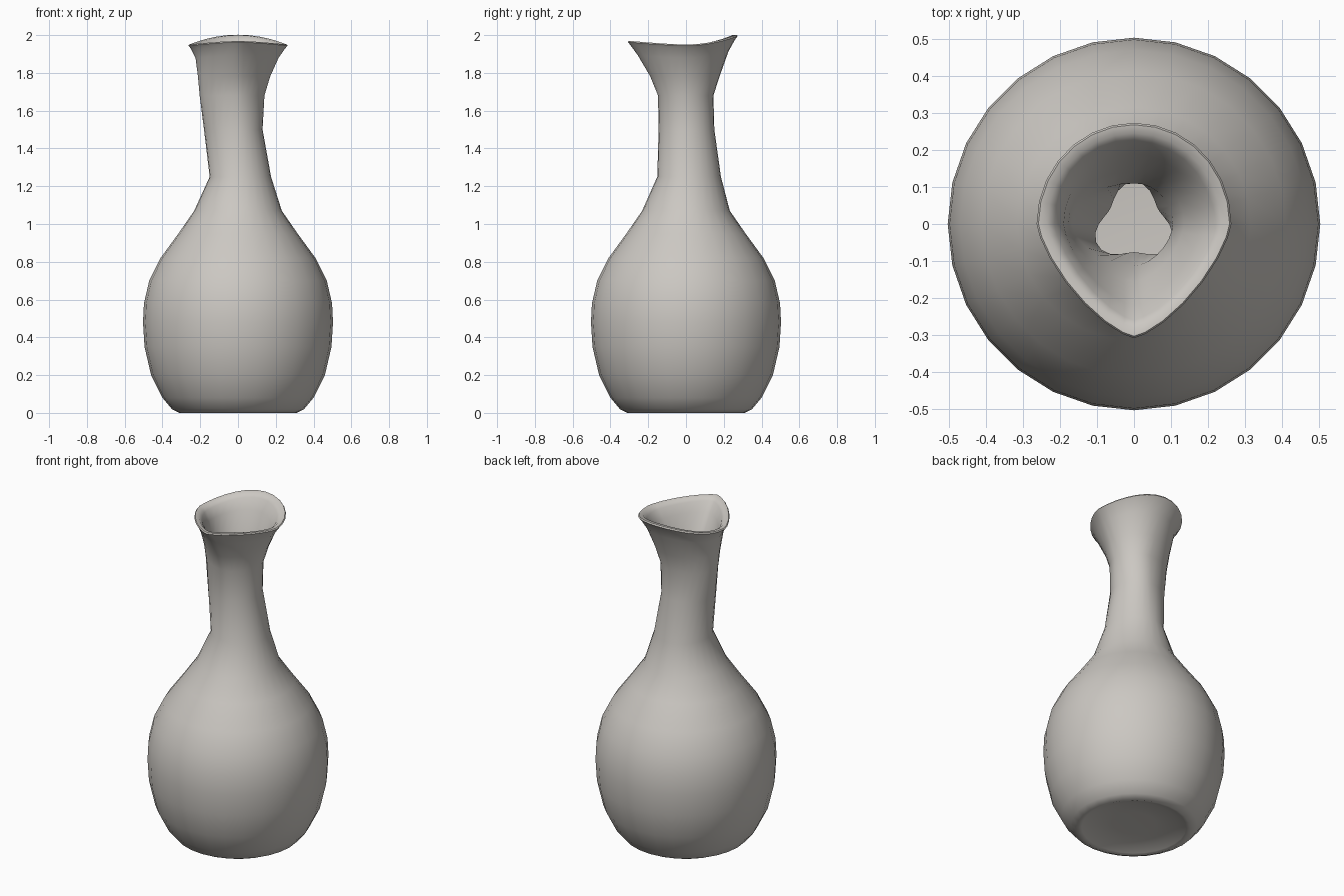
import bpy
import bmesh
from math import cos, sin, pi, copysign, radians

SEGMENTS = 28

# Round body: (height, radius)
BODY = [(0, .31), (.02, .35), (.08, .4), (.2, .46), (.35, .495), (.48, .503),
        (.58, .498), (.7, .47), (.82, .41), (.95, .315), (1.07, .232)]

# Pulled neck: (height, left reach, right reach, front reach, back reach, front squareness)
NECK = [(1.25, .175, .15, .152, .185, 2), (1.5, .13, .18, .145, .15, 1.9),
        (1.68, .14, .203, .148, .145, 1.7), (1.78, .17, .212, .19, .18, 1.6),
        (1.88, .215, .225, .255, .225, 1.5), (1.93, .25, .25, .295, .26, 1.4)]


def curve_power(value, power):
    return copysign(abs(value) ** power, value)


def rim_wave(height, y_dir):
    """Lift the lip at the back and slightly at the spout."""
    weight = max(0, (height - 1.75) / .2)
    lift = .052 if y_dir > 0 else .02
    return weight * lift * y_dir * y_dir


def make_ring(height, left, right, front, back, square=2, inset=0):
    """One cross-section with its own reach on each side."""
    points = []
    for i in range(SEGMENTS):
        angle = 2 * pi * i / SEGMENTS
        c, s = cos(angle), sin(angle)
        power = 2 / square if s < 0 else 1
        x = curve_power(c, power) * ((left if c > 0 else right) - inset)
        y = curve_power(s, power) * ((back if s > 0 else front) - inset)
        points.append((x, y, height + rim_wave(height, s)))
    return points


def round_ring(height, radius):
    return make_ring(height, radius, radius, radius, radius)


def throat_ring(height, radius):
    """Narrow three-lobed opening inside the neck."""
    points = []
    for i in range(SEGMENTS):
        a = 2 * pi * i / SEGMENTS
        r = radius * (1 + .2 * cos(3 * (a - pi / 2)))
        points.append((r * cos(a), r * sin(a), height))
    return points


# Outer wall, starting with the hollow underside
rings = [round_ring(.03, .12), round_ring(.026, .24), round_ring(.006, .29)]
rings += [round_ring(z, r) for z, r in BODY]
rings += [make_ring(*row) for row in NECK]

# Rolled lip
lip = NECK[-1]
for height, inset in ((1.944, -.013), (1.95, -.008), (1.948, .015), (1.93, .035)):
    rings.append(make_ring(height, *lip[1:], inset=inset))

# Inner wall, going back down to the floor
rings += [make_ring(*row, inset=.035) for row in reversed(NECK[2:-1])]
rings += [throat_ring(1.5, .095), throat_ring(1.25, .095)]
rings += [round_ring(z, r - .04) for z, r in reversed(BODY[3:])]
rings += [round_ring(.08, .34), round_ring(.06, .2)]

bm = bmesh.new()
loops = [[bm.verts.new(p) for p in ring] for ring in rings]
for low, high in zip(loops, loops[1:]):
    for i in range(SEGMENTS):
        j = (i + 1) % SEGMENTS
        bm.faces.new((low[i], low[j], high[j], high[i]))
bm.faces.new(reversed(loops[0]))
bm.faces.new(loops[-1])
bmesh.ops.recalc_face_normals(bm, faces=bm.faces)

cube = bpy.data.objects.get("Cube")
if cube:
    bpy.data.objects.remove(cube, do_unlink=True)

mesh = bpy.data.meshes.new("vase")
bm.to_mesh(mesh)
bm.free()
vase = bpy.data.objects.new("vase", mesh)
bpy.context.collection.objects.link(vase)

# Pale clay colour
clay = bpy.data.materials.new("pale clay")
clay.use_nodes = True
colour = (.6, .575, .54, 1)
clay.diffuse_color = colour
clay.node_tree.nodes["Principled BSDF"].inputs["Base Color"].default_value = colour
mesh.materials.append(clay)

bpy.ops.object.select_all(action="DESELECT")
vase.select_set(True)
bpy.context.view_layer.objects.active = vase
bpy.ops.object.shade_smooth_by_angle(angle=radians(50))
